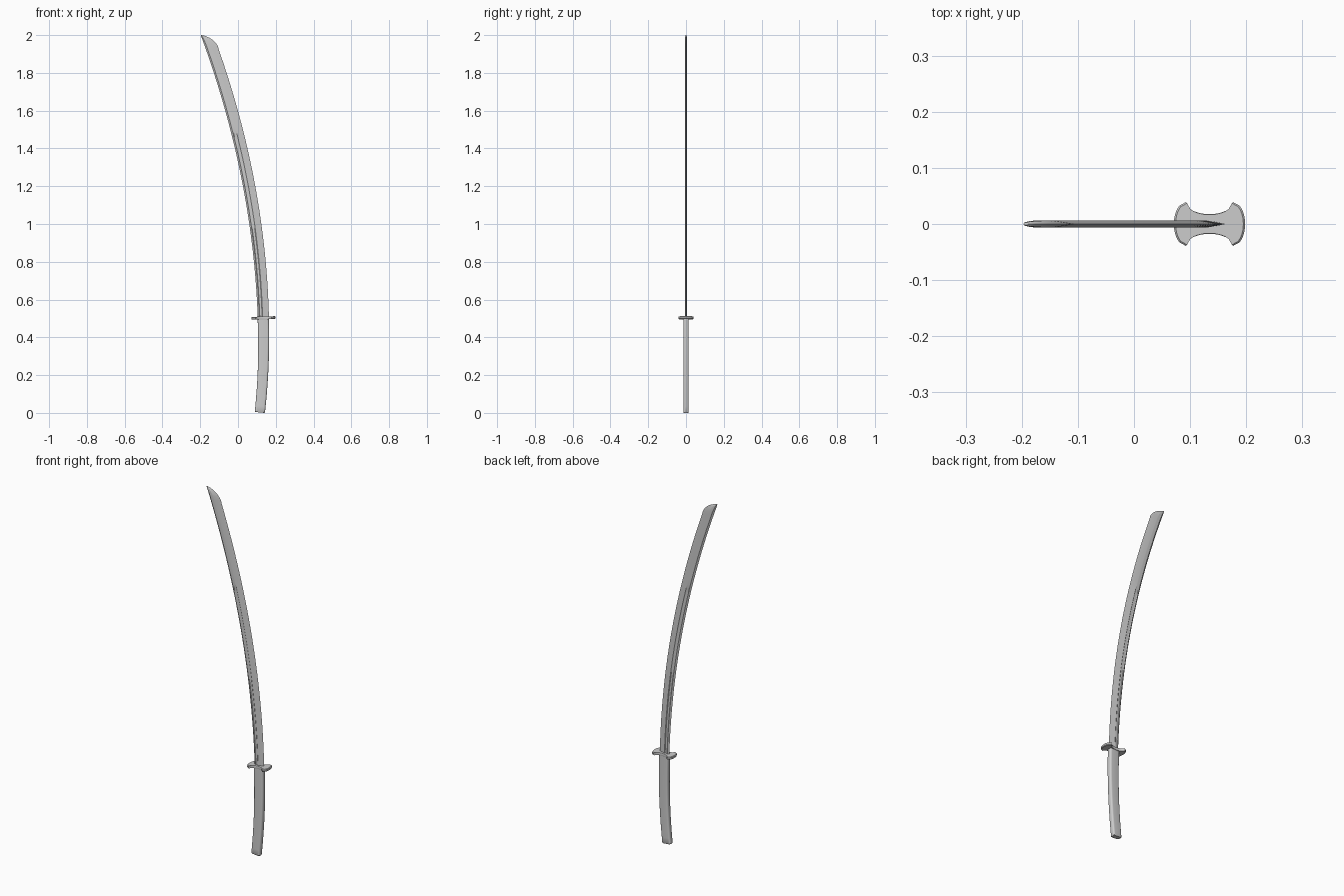
import bpy, bmesh, math

if "Cube" in bpy.data.objects:
    bpy.data.objects.remove(bpy.data.objects["Cube"])


def make_object(name, bm):
    bmesh.ops.recalc_face_normals(bm, faces=bm.faces)
    mesh = bpy.data.meshes.new(name)
    bm.to_mesh(mesh)
    bm.free()
    obj = bpy.data.objects.new(name, mesh)
    bpy.context.collection.objects.link(obj)
    bpy.ops.object.select_all(action='DESELECT')
    obj.select_set(True)
    bpy.context.view_layer.objects.active = obj
    return obj


def loft(name, rings):
    bm = bmesh.new()
    loops = [[bm.verts.new(p) for p in ring] for ring in rings]
    n = len(loops[0])
    for a, b in zip(loops, loops[1:]):
        for i in range(n):
            j = (i + 1) % n
            bm.faces.new((a[i], a[j], b[j], b[i]))
    bm.faces.new(loops[0])
    bm.faces.new(loops[-1])
    return make_object(name, bm)


def arc(cx, cy, rx, ry, a0, a1, n):
    return [(cx + rx * math.cos(math.radians(a0 + (a1 - a0) * i / n)),
             cy + ry * math.sin(math.radians(a0 + (a1 - a0) * i / n)))
            for i in range(n + 1)]


# Blade: concave spine on the left, convex cutting edge on the right
TIP_Z, SHOULDER_Z, HALF = 2.0, 1.925, 0.0065


def spine_x(z):
    return 0.107 - 0.1117 * (z - 0.35) ** 2


def edge_x(z):
    if z <= SHOULDER_Z:
        return 0.165 - 0.115 * (z - 0.4) ** 2
    # rounded point sweeping back to the spine
    t = (z - SHOULDER_Z) / (TIP_Z - SHOULDER_Z)
    x0, x1 = edge_x(SHOULDER_Z), spine_x(TIP_Z) + 0.001
    return x1 + (x0 - x1) * (1 - t ** 1.7) ** 0.62


def blade_ring(z, depth):
    l, r = spine_x(z), edge_x(z)
    w = 0.165 - 0.115 * (min(z, SHOULDER_Z) - 0.4) ** 2 - spine_x(min(z, SHOULDER_Z))
    k = min(1, (r - l) / w)
    h = HALF * k ** 0.5
    side = [(0.14, h), (0.19, h - depth), (0.39, h - depth), (0.44, h)]
    profile = [(0, 0)] + side + [(1, 0)] + [(u, -y) for u, y in reversed(side)]
    return [(l + (r - l) * u, y, z) for u, y in profile]


groove = 0.0022
rings = [blade_ring(0.49 + 0.99 * i / 24, groove) for i in range(25)]
rings += [blade_ring(1.495 + 0.43 * i / 10, 0) for i in range(11)]
rings += [blade_ring(SHOULDER_Z + 0.075 * math.sin(math.pi / 2 * i / 10), 0)
          for i in range(1, 11)]
loft("blade", rings)
bpy.ops.object.shade_smooth_by_angle(angle=math.radians(12))


# Handle: gently bowed grip with a rounded rectangular section
def handle_ring(z, inset=0.0):
    l = 0.107 - 0.15 * (z - 0.35) ** 2 + inset
    r = 0.165 - 0.14 * (z - 0.40) ** 2 - inset
    hy, c = 0.0145 - inset, 0.010
    pts = []
    for k, (cx, cy) in enumerate([(r - c, hy - c), (l + c, hy - c),
                                  (l + c, c - hy), (r - c, c - hy)]):
        pts += arc(cx, cy, c, c, 90 * k, 90 * k + 90, 5)
    # butt end is square to the curve, so it tilts slightly
    tilt = 0.10 * (1 - z / 0.5)
    return [(x, y, z + tilt * (r - x)) for x, y in pts]


loft("handle", [handle_ring(0, 0.002), handle_ring(0.003)] +
     [handle_ring(0.003 + 0.494 * i / 16) for i in range(1, 17)])
bpy.ops.object.shade_smooth_by_angle(angle=math.radians(35))

# Guard: bulging ends with scooped front and back
CX = 0.1345
half = [(CX + 0.042 - 0.084 * i / 14,
         0.039 - 0.0215 * math.sqrt(max(0, 1 - (i / 7 - 1) ** 2))) for i in range(15)]
left = [(CX - 0.042 - 0.0215 * math.sqrt(1 - (1 - i / 6) ** 2), 0.039 * (1 - i / 6))
        for i in range(1, 12) if i <= 6]
left += [(x, -y) for x, y in reversed(left[:-1])]
outline = half + left
outline += [(2 * CX - x, -y) for x, y in outline]


def guard_ring(z, s):
    return [(CX + (x - CX) * s, y * s, z + 0.03 * (x - CX)) for x, y in outline]


loft("guard", [guard_ring(0.495, 0.95), guard_ring(0.498, 1),
               guard_ring(0.507, 1), guard_ring(0.510, 0.95)])
bpy.ops.object.shade_smooth_by_angle(angle=math.radians(30))
